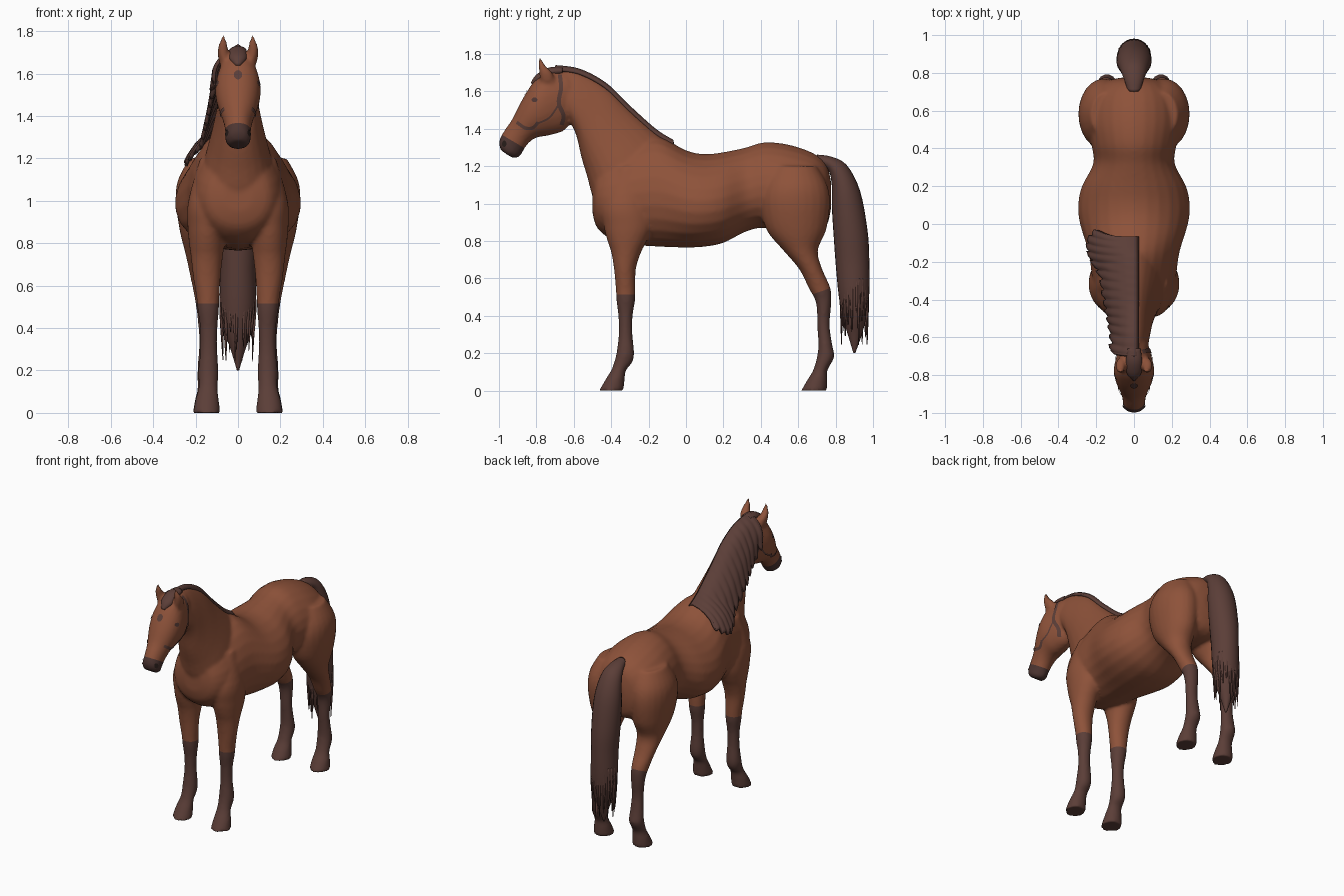
import bpy, bmesh, math, random
from mathutils import Vector
from mathutils.bvhtree import BVHTree

random.seed(4)
cube = bpy.data.objects.get("Cube")
if cube:
    bpy.data.objects.remove(cube, do_unlink=True)


def material(name, rgb):
    m = bpy.data.materials.new(name)
    m.use_nodes = True
    m.diffuse_color = (*rgb, 1)
    bsdf = m.node_tree.nodes["Principled BSDF"]
    bsdf.inputs["Base Color"].default_value = (*rgb, 1)
    bsdf.inputs["Roughness"].default_value = 0.7
    return m


COAT = material("chestnut coat", (0.27, 0.085, 0.042))
DARK = material("dark brown hair", (0.105, 0.048, 0.039))
MUZZLE = material("muzzle brown", (0.075, 0.036, 0.031))
BLACK = material("nostril black", (0.02, 0.012, 0.01))


def spline(rows, steps):
    """Smoothly resample a list of equal-length tuples (Catmull-Rom)."""
    out, n = [], len(rows)
    for i in range(n - 1):
        a, b, c, d = (rows[min(max(k, 0), n - 1)] for k in range(i - 1, i + 3))
        for s in range(steps):
            t = s / steps
            out.append(tuple(q + 0.5 * t * (r - p + t * (2 * p - 5 * q + 4 * r - s4 + t * (3 * (q - r) + s4 - p)))
                             for p, q, r, s4 in zip(a, b, c, d)))
    return out + [rows[-1]]


def loft(bm, rows, egg=0.0, side=1, steps=4, sides=24):
    """Rows are (y1, z1, y2, z2, centre x, half width); egg narrows the first edge."""
    rings = []
    for y1, z1, y2, z2, cx, w in spline(rows, steps):
        ring = []
        for k in range(sides):
            a = math.tau * k / sides
            c, s = math.cos(a), math.sin(a)
            t = (1 - c) / 2
            ring.append(bm.verts.new((side * (cx + w * s * (1 - egg * c)),
                                      y1 + (y2 - y1) * t, z1 + (z2 - z1) * t)))
        rings.append(ring)
    faces = [bm.faces.new(rings[0]), bm.faces.new(rings[-1])]
    for r, q in zip(rings, rings[1:]):
        for k in range(sides):
            j = (k + 1) % sides
            faces.append(bm.faces.new((r[k], r[j], q[j], q[k])))
    bmesh.ops.recalc_face_normals(bm, faces=faces)


def finish(bm, name, mats):
    me = bpy.data.meshes.new(name)
    bm.to_mesh(me)
    bm.free()
    for m in mats:
        me.materials.append(m)
    me.shade_smooth()
    ob = bpy.data.objects.new(name, me)
    bpy.context.collection.objects.link(ob)
    return ob


def leg_rows(table):
    """Rows of (height, front y, back y, centre x, half width)."""
    return [(f, z, b, z, cx, w) for z, f, b, cx, w in table]


# Body, neck, head and legs, fused into one skin
bm = bmesh.new()
trunk = [(y, t, y, b, 0, w) for y, t, b, w in (
    (-.50, 1.1, .95, .07), (-.475, 1.2, .87, .15), (-.40, 1.27, .81, .2), (-.28, 1.33, .78, .222),
    (-.15, 1.36, .77, .24), (0, 1.285, .765, .285), (.1, 1.265, .77, .295), (.2, 1.275, .79, .275),
    (.32, 1.3, .85, .215), (.42, 1.328, .87, .225), (.55, 1.315, .84, .25), (.68, 1.27, .84, .23),
    (.75, 1.21, .88, .16), (.775, 1.12, .97, .07))]
loft(bm, trunk, 0.12)
neck = [(-.66, 1.715, -.62, 1.44, 0, .075), (-.57, 1.70, -.585, 1.36, 0, .085),
        (-.43, 1.625, -.56, 1.25, 0, .1), (-.30, 1.5, -.53, 1.15, 0, .125),
        (-.165, 1.38, -.48, 1.0, 0, .16), (-.05, 1.3, -.35, .9, 0, .17)]
loft(bm, neck, 0.25)
loft(bm, [(-.64, 1.70, -.60, 1.5, 0, .07), (-.74, 1.712, -.64, 1.40, 0, .09),
          (-.80, 1.67, -.73, 1.365, 0, .107), (-.85, 1.6, -.79, 1.355, 0, .1),
          (-.89, 1.53, -.83, 1.335, 0, .085), (-.93, 1.45, -.86, 1.3, 0, .068),
          (-.975, 1.385, -.88, 1.265, 0, .06), (-1.0, 1.33, -.9, 1.245, 0, .06),
          (-.99, 1.285, -.93, 1.245, 0, .045)], -0.05)
fore_leg = leg_rows([
    (1.2, -.38, -.22, .11, .07), (1.0, -.45, -.19, .14, .095), (.88, -.44, -.18, .145, .093),
    (.8, -.42, -.21, .147, .084), (.74, -.4, -.24, .147, .076), (.65, -.385, -.268, .147, .066),
    (.54, -.375, -.27, .142, .054), (.48, -.372, -.272, .14, .05), (.4, -.362, -.285, .138, .041),
    (.3, -.36, -.286, .138, .04), (.2, -.372, -.277, .14, .048), (.15, -.385, -.288, .14, .046),
    (.11, -.4, -.32, .142, .046), (.06, -.43, -.328, .146, .056), (0, -.465, -.333, .148, .064)])
hind_leg = leg_rows([
    (1.2, .46, .7, .14, .09), (1.1, .41, .755, .155, .128), (1.0, .395, .77, .16, .134),
    (.86, .43, .75, .16, .115), (.75, .52, .705, .16, .088), (.65, .605, .728, .157, .07),
    (.55, .655, .772, .15, .056), (.47, .695, .777, .147, .047), (.35, .702, .768, .144, .04),
    (.24, .707, .783, .143, .046), (.18, .7, .793, .143, .049), (.11, .68, .757, .145, .047),
    (.06, .65, .755, .147, .057), (0, .615, .755, .148, .064)])
for side in (1, -1):
    loft(bm, fore_leg, side=side)
    loft(bm, hind_leg, side=side)
    # Ears
    loft(bm, [(-.78, 1.65, -.70, 1.65, .062, .026), (-.785, 1.7, -.715, 1.7, .07, .028),
              (-.79, 1.745, -.75, 1.735, .071, .02), (-.79, 1.785, -.775, 1.78, .066, .006)], side=side)
body = finish(bm, "body", [])
remesh = body.modifiers.new("fuse", 'REMESH')
remesh.mode, remesh.voxel_size = 'VOXEL', 0.011
relax = body.modifiers.new("relax", 'SMOOTH')
relax.factor, relax.iterations = 0.5, 5
skin = bpy.data.meshes.new_from_object(body.evaluated_get(bpy.context.evaluated_depsgraph_get()))
body.modifiers.clear()
body.data = skin

# Stockings and muzzle, cut cleanly into the skin
bm = bmesh.new()
bm.from_mesh(skin)
cuts = [(Vector((0, -.33, .515)), Vector((0, 0, -1)), DARK, lambda c: c.y < 0 and c.z < .7),
        (Vector((0, .72, .53)), Vector((0, .35, -1)), DARK, lambda c: c.y > .5 and c.z < .7),
        (Vector((0, -.95, 1.348)), Vector((0, -.5, -.85)), MUZZLE, lambda c: c.y < -.8 and c.z > 1.2)]
for m in (COAT, DARK, MUZZLE):
    skin.materials.append(m)
for co, no, mat, region in cuts:
    faces = [f for f in bm.faces if region(f.calc_center_median())]
    geom = faces + list({e for f in faces for e in f.edges}) + list({v for f in faces for v in f.verts})
    bmesh.ops.bisect_plane(bm, geom=geom, plane_co=co, plane_no=no)
    for f in bm.faces:
        c = f.calc_center_median()
        if region(c) and (c - co).dot(no) > 0:
            f.material_index = list(skin.materials).index(mat)
bm.normal_update()
tree = BVHTree.FromBMesh(bm)
bm.to_mesh(skin)
bm.free()
skin.shade_smooth()


def on_side(y, z, side, lift):
    """Point on the skin as met from one side, lifted outwards."""
    hit = tree.ray_cast(Vector((side * 2, y, z)), Vector((-side, 0, 0)))[0]
    return Vector(((hit.x if hit else 0) + side * lift, y, z))


def ribbon(bm, path, width, side):
    pts = spline(path, 8)
    pairs = []
    for i, p in enumerate(pts):
        a, b = Vector(pts[max(i - 1, 0)]), Vector(pts[min(i + 1, len(pts) - 1)])
        n = (b - a).normalized().orthogonal() * width / 2
        pairs.append([bm.verts.new(on_side(p[0] + s * n.x, p[1] + s * n.y, side, .005)) for s in (1, -1)])
    for p, q in zip(pairs, pairs[1:]):
        bm.faces.new((p[0], p[1], q[1], q[0]))


def disc(bm, y, z, r, side, stretch=1.0):
    bm.faces.new([bm.verts.new(on_side(y + r * math.cos(a), z + r * stretch * math.sin(a), side, .004))
                  for a in (math.tau * k / 14 for k in range(14))])


# Halter straps and eyes
straps, eyes, nostrils = bmesh.new(), bmesh.new(), bmesh.new()
for side in (1, -1):
    ribbon(straps, [(-.675, 1.69), (-.668, 1.62), (-.68, 1.54), (-.655, 1.47), (-.665, 1.42)], .022, side)
    ribbon(straps, [(-.905, 1.435), (-.86, 1.405), (-.82, 1.405), (-.79, 1.435)], .018, side)
    ribbon(straps, [(-.79, 1.43), (-.73, 1.46), (-.68, 1.53)], .01, side)
    disc(eyes, -.81, 1.555, .016, side, 0.8)
    disc(nostrils, -.972, 1.32, .012, side, 1.4)
finish(straps, "halter_straps", [DARK])
finish(eyes, "eyes", [MUZZLE])
finish(nostrils, "nostrils", [BLACK])


# Forehead star and forelock, laid on the face from the front
def on_front(x, z, lift):
    hit = tree.ray_cast(Vector((x, -3, z)), Vector((0, 1, 0)))[0]
    return Vector((x, (hit.y if hit else -.72) - lift, z))


bm = bmesh.new()
bm.faces.new([bm.verts.new(on_front(.02 * math.cos(a), 1.595 + .022 * math.sin(a), .006))
              for a in (math.tau * k / 16 for k in range(16))])
finish(bm, "forehead_star", [DARK])
bm = bmesh.new()
loft(bm, [(-.66, 1.73, -.66, 1.69, 0, .035), (-.73, 1.728, -.71, 1.68, 0, .042),
          (-.80, 1.69, -.77, 1.65, 0, .04), (-.83, 1.645, -.81, 1.63, 0, .012)])
finish(bm, "forelock", [DARK])

# Mane: a sheet hung from the crest over the right side of the neck, with ragged locks
bm = bmesh.new()
hang = spline([(-.70, 1.725, -.67, 1.56), (-.57, 1.705, -.54, 1.46), (-.43, 1.63, -.42, 1.36),
               (-.30, 1.505, -.27, 1.26), (-.165, 1.385, -.13, 1.19), (-.07, 1.325, -.03, 1.24)], 14)
grid = []
for i, (y1, z1, y2, z2) in enumerate(hang):
    lock = 0.9 + 0.16 * (i % 5) / 4 + random.uniform(-.03, .03)
    column = [bm.verts.new((.022, y1, z1 - .012)), bm.verts.new((0, y1, z1 + .008))]
    for k in range(1, 10):
        t = k / 9 * (lock if k > 6 else 1)
        p = on_side(y1 + (y2 - y1) * t, z1 - .01 + (z2 - z1) * t, -1, .014 + .02 * min(t * 2, 1))
        p.x = min(p.x, column[-1].co.x)
        p.x += .004 * math.sin(i * 1.3)
        column.append(bm.verts.new(p))
    grid.append(column)
for a, b in zip(grid, grid[1:]):
    for k in range(len(a) - 1):
        bm.faces.new((a[k], a[k + 1], b[k + 1], b[k]))
bmesh.ops.recalc_face_normals(bm, faces=bm.faces)
mane = finish(bm, "mane", [DARK])
thick = mane.modifiers.new("thickness", 'SOLIDIFY')
thick.thickness, thick.offset = 0.016, 0

# Tail with loose strands at the end
bm = bmesh.new()
loft(bm, [(.70, 1.262, .72, 1.2, 0, .035), (.78, 1.25, .765, 1.17, 0, .055), (.86, 1.205, .78, 1.09, 0, .075),
          (.93, 1.07, .78, .98, 0, .092), (.97, .86, .79, .82, 0, .092), (.98, .7, .80, .68, 0, .085),
          (.98, .52, .815, .52, 0, .085), (.965, .4, .835, .4, 0, .07), (.94, .3, .865, .3, 0, .035),
          (.905, .2, .895, .2, 0, .005)])
for i in range(22):
    a = math.tau * i / 22 + random.uniform(-.1, .1)
    x, y = .075 * math.sin(a), .9 + .07 * math.cos(a)
    tip = random.uniform(.24, .42)
    loft(bm, [(y - .01, .6, y + .01, .6, x, .01), (y - .009, .48, y + .009, .48, x * 1.06, .01),
              (y - .002, tip, y + .002, tip, x * .95, .002)], steps=3, sides=6)
finish(bm, "tail", [DARK])
